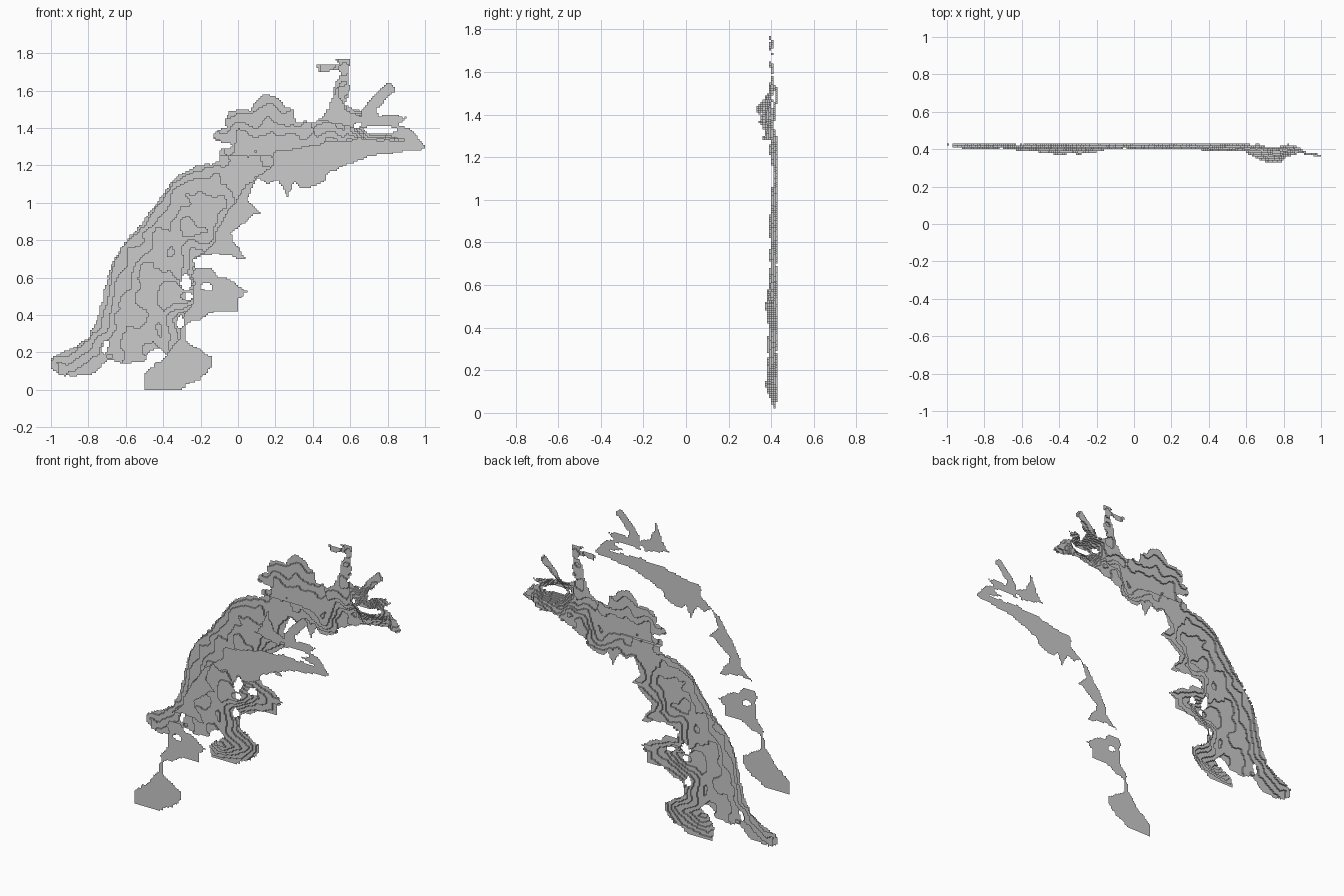
import bpy, bmesh, math
from mathutils import Vector, noise

if "Cube" in bpy.data.objects:
    bpy.data.objects.remove(bpy.data.objects["Cube"])

CELL, BACK, STEP = 0.01, 0.43, 0.01

# Left flank, upper islets and spire, lower right coast, bottom edge (x, z)
flank = [(-1.01, .12), (-.99, .18), (-.88, .22), (-.8, .28), (-.75, .38), (-.72, .5), (-.68, .66),
         (-.6, .79), (-.5, .91), (-.42, 1.02), (-.34, 1.13), (-.22, 1.2), (-.1, 1.22)]
top = [(-.1, 1.28), (-.02, 1.31), (-.14, 1.34), (-.12, 1.38), (-.06, 1.41), (-.06, 1.49),
       (.07, 1.5), (.13, 1.58), (.22, 1.56), (.25, 1.51), (.3, 1.5), (.31, 1.43), (.42, 1.43),
       (.49, 1.5), (.5, 1.56), (.52, 1.64), (.55, 1.69), (.54, 1.71), (.43, 1.7), (.42, 1.74),
       (.55, 1.74), (.52, 1.77), (.6, 1.77), (.585, 1.66), (.6, 1.62), (.57, 1.52), (.66, 1.49),
       (.72, 1.56), (.81, 1.65), (.84, 1.6), (.74, 1.5), (.75, 1.47), (.9, 1.46), (.85, 1.42),
       (.92, 1.4)]
coast = [(1.01, 1.29), (.86, 1.27), (.72, 1.25), (.6, 1.21), (.5, 1.17), (.44, 1.1), (.36, 1.08),
         (.3, 1.1), (.26, 1.03), (.22, 1.12), (.16, 1.1), (.1, 1.13), (.05, 1.02), (.12, .95),
         (.01, .88), (-.04, .83), (.0, .76), (.04, .7), (-.13, .73), (-.24, .7), (-.23, .65),
         (-.14, .65), (-.12, .61), (-.02, .58), (.05, .52), (0, .48), (0, .42), (-.12, .42),
         (-.2, .38), (-.28, .35), (-.28, .26), (-.14, .18), (-.14, .12), (-.2, .06), (-.33, -.01),
         (-.5, -.01)]
bottom = [(-.5, .09), (-.38, .18), (-.42, .22), (-.48, .21), (-.5, .15), (-.6, .14), (-.7, .16),
          (-.78, .08), (-.93, .07)]
outline = flank + top + coast + bottom

# Region right of the shoreline, where the front sheet lies
shore = [(-.6, -.1), (-.5, .1), (-.38, .19), (-.31, .27), (-.31, .38), (-.24, .45), (-.24, .64),
         (-.2, .72), (-.12, .8), (-.11, .87), (-.02, 1), (.04, 1.09), (.11, 1.14), (.18, 1.2),
         (.2, 1.28), (.33, 1.29), (.49, 1.33), (.66, 1.34), (.9, 1.33), (.75, 1.38), (.62, 1.4),
         (.43, 1.45), (.47, 1.5), (.53, 1.62), (.57, 1.5), (.66, 1.46), (.66, 1.7), (1.1, 1.7),
         (1.1, -.1)]

# Holes: centre x, z and radii
holes = [(-.28, .57, .03, .045), (-.17, .55, .035, .02), (-.71, .23, .015, .03),
         (-.31, .36, .02, .035), (.76, 1.39, .09, .022), (.64, 1.415, .02, .02),
         (-.26, .5, .02, .02)]


def inside(poly, x, z):
    hit = False
    for (x1, z1), (x2, z2) in zip(poly, poly[1:] + poly[:1]):
        if (z1 > z) != (z2 > z) and x < x1 + (z - z1) * (x2 - x1) / (z2 - z1):
            hit = not hit
    return hit


def distance(line, x, z):
    best = 9
    for (x1, z1), (x2, z2) in zip(line, line[1:]):
        dx, dz = x2 - x1, z2 - z1
        t = max(0, min(1, ((x - x1) * dx + (z - z1) * dz) / (dx * dx + dz * dz)))
        best = min(best, math.hypot(x - x1 - t * dx, z - z1 - t * dz))
    return best


def clamp(v):
    return max(0, min(1, v))


def in_land(x, z):
    if any(((x - a) / r) ** 2 + ((z - b) / s) ** 2 < 1 for a, b, r, s in holes):
        return False
    return inside(outline, x, z)


def level(x, z):
    """Number of terrace steps the surface stands forward of the back plane."""
    body = .058 * math.sqrt(clamp(distance(flank, x, z) / .42))
    body *= 1 - .4 * clamp((x + .3) / .3)
    body *= clamp(.15 + distance(coast, x, z) / .16)
    if z > 1.25 and x < .4:
        body = .035 * clamp((1.56 - z) / .25)
    peak = .095 * math.exp(-((x - .74) / .17) ** 2 - ((z - 1.41) / .12) ** 2)
    tip = .06 * clamp((x - .82) / .12)
    rough = .012 * noise.noise(Vector((x * 9, z * 9, 4))) * (1 + 2 * clamp((x - .4) / .2))
    return int(max(0, min(.105, max(body, peak, tip) + rough)) / STEP)


# Sample the land on a grid, with a little noise for ragged coasts
land, sheet = {}, {}
for i in range(-100, 100):
    for j in range(0, 177):
        x, z = (i + .5) * CELL, (j + .5) * CELL
        p = Vector((x * 22, z * 22, 0))
        nx = x + .011 * noise.noise(p)
        nz = z + .011 * noise.noise(p + Vector((0, 0, 7)))
        if abs(x) > .98 or z > 1.64 or z < .02:
            nx, nz = x, z
        if in_land(nx, nz):
            land[i, j] = BACK - STEP * level(nx, nz)
            if inside(shore, nx, nz):
                sheet[i, j] = -BACK


def build_terraces(name, cells):
    """One flat quad per cell, with a wall wherever neighbours differ in depth."""
    bm = bmesh.new()
    verts = {}

    def vert(i, j, y):
        key = (i, j, round(y, 4))
        if key not in verts:
            verts[key] = bm.verts.new((i * CELL, y, j * CELL))
        return verts[key]

    for (i, j), y in cells.items():
        bm.faces.new([vert(i, j, y), vert(i + 1, j, y), vert(i + 1, j + 1, y), vert(i, j + 1, y)])
        for di, dj, a, b in ((1, 0, (i + 1, j), (i + 1, j + 1)), (0, 1, (i, j + 1), (i + 1, j + 1))):
            other = cells.get((i + di, j + dj))
            if other is not None and abs(other - y) > 1e-4:
                bm.faces.new([vert(*a, y), vert(*b, y), vert(*b, other), vert(*a, other)])
    mesh = bpy.data.meshes.new(name)
    bm.to_mesh(mesh)
    bm.free()
    obj = bpy.data.objects.new(name, mesh)
    bpy.context.collection.objects.link(obj)
    return obj


# Stepped relief at the back, flat shore sheet at the front
build_terraces("terraced_relief", land)
build_terraces("shore_sheet", sheet)
